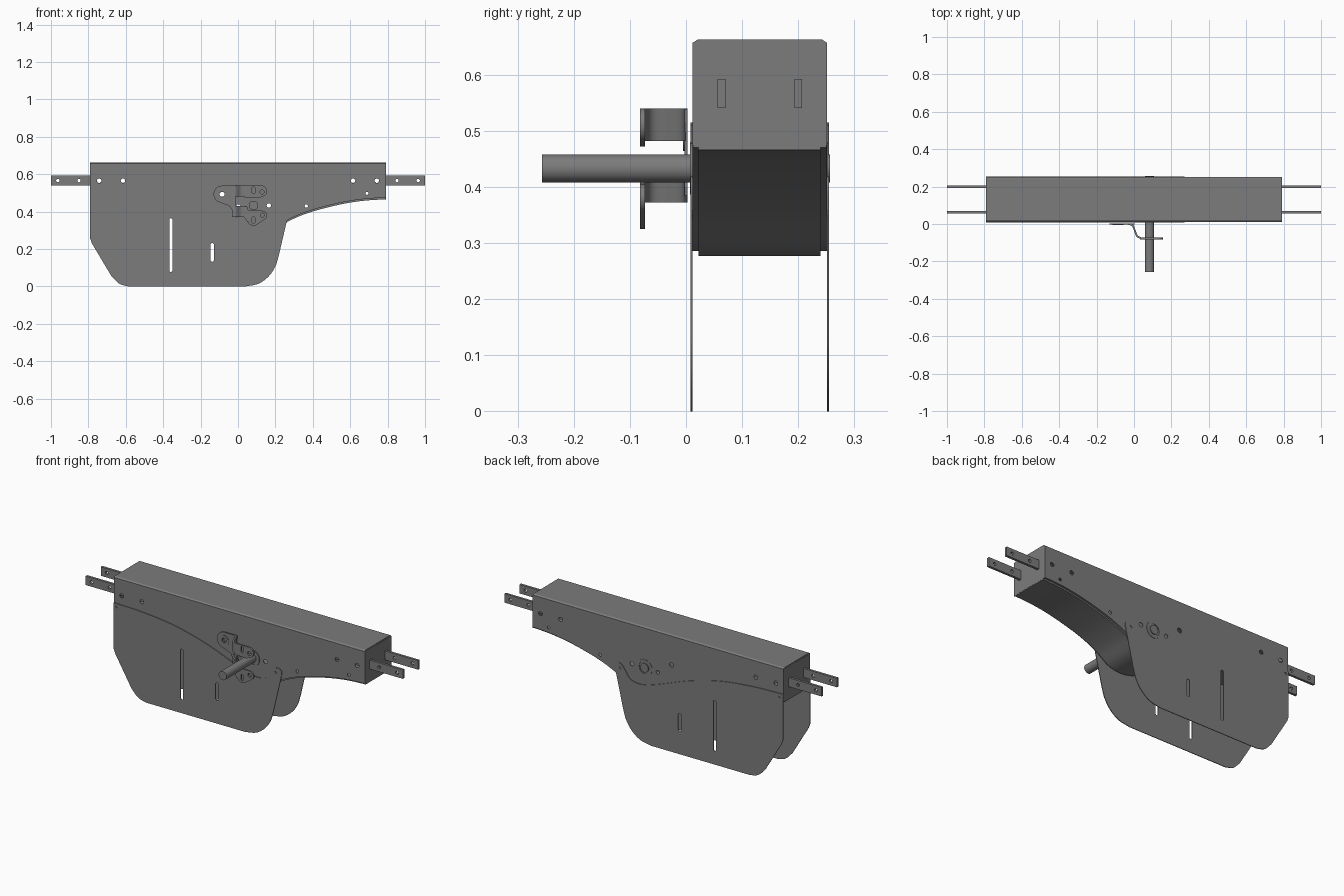
import bpy, bmesh, math
from mathutils import Vector

if "Cube" in bpy.data.objects:
    bpy.data.objects.remove(bpy.data.objects["Cube"])

steel = bpy.data.materials.new("dark_grey_steel")
steel.diffuse_color = (0.2, 0.2, 0.2, 1)
steel.use_nodes = True
steel.node_tree.nodes["Principled BSDF"].inputs["Base Color"].default_value = steel.diffuse_color

AXES = {'x': lambda a, b, t: (t, a, b), 'y': lambda a, b, t: (a, t, b), 'z': lambda a, b, t: (a, b, t)}


def prism(name, outline, t0, t1, axis='y', holes=()):
    """Flat outline with holes, given thickness along an axis."""
    bm = bmesh.new()
    put = AXES[axis]
    twin, loops = {}, []
    for pts in [outline, *holes]:
        loop = [bm.verts.new(put(a, b, t0)) for a, b in pts]
        loops.append(loop)
        for i, v in enumerate(loop):
            bm.edges.new((loop[i - 1], v))
    bmesh.ops.triangle_fill(bm, edges=bm.edges[:], use_beauty=True, normal=Vector(put(0, 0, 1)))
    caps = bm.faces[:]
    for loop, pts in zip(loops, [outline, *holes]):
        for v, (a, b) in zip(loop, pts):
            twin[v] = bm.verts.new(put(a, b, t1))
    for f in caps:
        bm.faces.new([twin[v] for v in f.verts])
    for loop in loops:
        for i, v in enumerate(loop):
            u = loop[i - 1]
            bm.faces.new((u, v, twin[v], twin[u]))
    bmesh.ops.recalc_face_normals(bm, faces=bm.faces[:])
    me = bpy.data.meshes.new(name)
    bm.to_mesh(me)
    bm.free()
    me.materials.append(steel)
    me.shade_smooth()
    me.set_sharp_from_angle(angle=math.radians(30))
    ob = bpy.data.objects.new(name, me)
    bpy.context.collection.objects.link(ob)
    return ob


def arc(x, z, r, a0, a1, n=12):
    return [(x + r * math.cos(math.radians(a0 + (a1 - a0) * i / n)),
             z + r * math.sin(math.radians(a0 + (a1 - a0) * i / n))) for i in range(n + 1)]


def circle(x, z, r, n=24):
    return arc(x, z, r, 0, 360, n)[:-1]


def slot(x, z0, z1, w):
    r = w / 2
    return arc(x, z1 - r, r, 0, 180, 8) + arc(x, z0 + r, r, 180, 360, 8)


def rect(a0, a1, b0, b1):
    return [(a0, b0), (a1, b0), (a1, b1), (a0, b1)]


def smooth(points, n=6):
    """Catmull-Rom curve through a few points."""
    p = [Vector(q) for q in points]
    p = [2 * p[0] - p[1]] + p + [2 * p[-1] - p[-2]]
    out = []
    for i in range(1, len(p) - 2):
        a, b, c, d = p[i - 1:i + 3]
        for k in range(n):
            t = k / n
            q = 0.5 * (2 * b + (c - a) * t + (2 * a - 5 * b + 4 * c - d) * t * t
                       + (3 * b - a - 3 * c + d) * t ** 3)
            out.append((q.x, q.y))
    return out + [tuple(p[-2])]


END = 0.79
SHAFT = (0.083, 0.433)

# Housing: two side panels following the curved belly
belly = smooth([(-END, .475), (-.6, .47), (-.4, .445), (-.2, .39), (0, .31), (.1, .286), (.18, .30),
                (.26, .352), (.35, .393), (.45, .424), (.57, .452), (.68, .468), (END, .475)])
mount_holes = [circle(s * x, .565, .012) for s in (-1, 1) for x in (.615, .742)]
panel_holes = mount_holes + [circle(*SHAFT, .046, 32), circle(.165, .433, .012), circle(.002, .428, .011),
                             circle(-.085, .493, .013), circle(.365, .43, .009), circle(.69, .498, .008)]
for side, y in (("front", .012), ("back", .247)):
    prism(side + "_housing_panel", belly + [(END, .656), (-END, .656)], y, y + .004, holes=panel_holes)

# Housing belly sheet, with a narrower fold standing proud below it
prism("belly_sheet", belly + [(x, z + .004) for x, z in reversed(belly)], .0125, .2505)
prism("belly_fold", [(x, z - .009) for x, z in belly] + [(x, z + .002) for x, z in reversed(belly)],
      .022, .24)

# Lid with folded edges, and the end caps
prism("lid", [(.012, .65), (.012, .657), (.021, .663), (.242, .663), (.251, .657), (.251, .65)],
      -END, END, 'x')
for side, s in (("left", -1), ("right", 1)):
    prism(side + "_end_cap", rect(.0125, .2505, .47, .655), s * (END - .004), s * (END + .001), 'x')

# Connecting bars at both ends
for side, s in (("left", -1), ("right", 1)):
    for row, y in (("front", .056), ("back", .193)):
        prism(f"{side}_{row}_bar", rect(*sorted((s * .57, s * 1.0)), .541, .592), y, y + .014,
              holes=[circle(s * x, .566, .012 if x < .8 else .009) for x in (.615, .742, .85, .963)])

# Side guard plates hanging below the housing
guard = (smooth([(-END, .515), (-.6, .508), (-.4, .485), (-.2, .434), (0, .36), (.1, .333), (.17, .343),
                 (.205, .385), (.235, .418), (.268, .405), (.26, .345)])
         + smooth([(.218, .165), (.2, .108), (.165, .055), (.11, .015), (.04, 0)])
         + smooth([(-.585, 0), (-.635, .015), (-.677, .056)]) + [(-.78, .228), (-END, .255)])
guard_holes = [slot(-.359, .077, .365, .016), slot(-.138, .132, .232, .018),
               circle(-.77, .497, .007, 16), circle(.235, .393, .007, 16)]
for side, y in (("front", .008), ("back", .251)):
    prism(side + "_guard_plate", guard, y, y + .004, holes=guard_holes)

# Drive shaft with bearing collars
prism("drive_shaft", circle(*SHAFT, .025, 32), -.2568, .2568)
for side, y in (("front", .006), ("back", .244)):
    prism(side + "_bearing_race", circle(*SHAFT, .046, 32), y + .001, y + .009,
          holes=[circle(*SHAFT, .035, 32)])
    prism(side + "_bearing_core", circle(*SHAFT, .0352, 32), y + .003, y + .007,
          holes=[circle(*SHAFT, .0248, 32)])

# Torque arm: base lobe lying against the housing
base = arc(-.085, .493, .046, 90, 240) + [(-.045, .43), (-.02, .39), (0, .385), (.003, .40),
                                          (-.012, .44), (-.012, .475), (-.005, .539)]
prism("torque_arm_base", base, -.003, .003, holes=[circle(-.085, .493, .018)])
prism("torque_arm_bushing", circle(-.085, .493, .029), -.005, .003, holes=[circle(-.085, .493, .0135)])

# Torque arm: bent webs stepping forward to the feet
path = smooth([(-.025, 0), (-.004, -.008), (.008, -.035), (.02, -.064), (.045, -.077)])
web = [(x, y + .003) for x, y in path] + [(x - .007, y - .004) for x, y in reversed(path)]
prism("upper_web", web, .482, .54, 'z')
prism("lower_web", web, .372, .43, 'z')

# Torque arm: feet around the shaft, with bolt slots
prism("upper_foot", [(.035, .475), (.035, .54)] + arc(.125, .51, .03, 90, -60) + [(.11, .472)],
      -.082, -.073, holes=[slot(.083, .497, .532, .016), circle(.128, .505, .011)])
prism("lower_foot", [(.033, .428), (.033, .37), (.05, .345)] + arc(.083, .358, .033, 200, 310)
      + arc(.13, .38, .025, -50, 90) + [(.055, .407), (.048, .428)],
      -.082, -.073, holes=[slot(.083, .338, .373, .016), circle(.13, .381, .011)])
